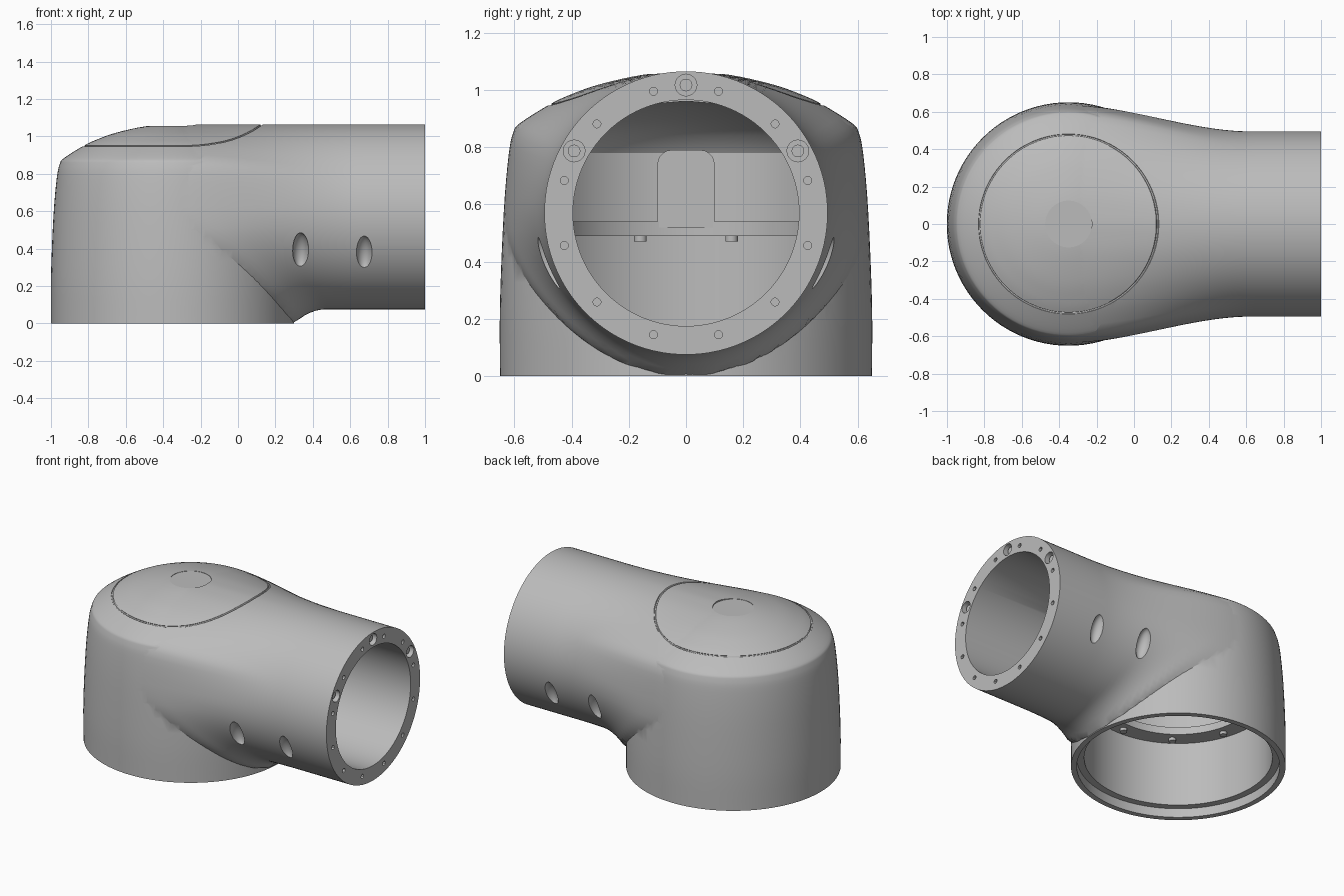
import bpy, bmesh, math
from mathutils import Vector, Matrix
from mathutils.bvhtree import BVHTree

if "Cube" in bpy.data.objects:
    bpy.data.objects.remove(bpy.data.objects["Cube"], do_unlink=True)

grey = bpy.data.materials.new("casting_grey")
grey.use_nodes = True
colour = (0.5, 0.5, 0.5, 1)
grey.diffuse_color = colour
grey.node_tree.nodes["Principled BSDF"].inputs["Base Color"].default_value = colour

CX = -0.35          # axis of the upright barrel
ZC, R = 0.57, 0.495  # axis height and radius of the side arm
SIDES = 96


def make(name, bm):
    bmesh.ops.remove_doubles(bm, verts=bm.verts, dist=1e-5)
    bmesh.ops.recalc_face_normals(bm, faces=bm.faces)
    mesh = bpy.data.meshes.new(name)
    bm.to_mesh(mesh)
    bm.free()
    mesh.materials.append(grey)
    obj = bpy.data.objects.new(name, mesh)
    bpy.context.collection.objects.link(obj)
    return obj


def loft(name, rings, loop=False):
    bm = bmesh.new()
    rows = [[bm.verts.new(p) for p in ring] for ring in rings]
    n = len(rows[0])
    pairs = list(zip(rows, rows[1:])) + ([(rows[-1], rows[0])] if loop else [])
    for a, b in pairs:
        for i in range(n):
            j = (i + 1) % n
            bm.faces.new((a[i], a[j], b[j], b[i]))
    if not loop:
        bm.faces.new(rows[0])
        bm.faces.new(rows[-1])
    return make(name, bm)


def lathe(name, profile):
    return loft(name, [[(CX + r * math.cos(t), r * math.sin(t), z)
                        for t in (math.tau * i / SIDES for i in range(SIDES))]
                       for r, z in profile])


def rod(bm, radius, x0, x1, y=0, z=ZC, sides=24):
    place = Matrix.Translation(((x0 + x1) / 2, y, z)) @ Matrix.Rotation(math.pi / 2, 4, 'Y')
    bmesh.ops.create_cone(bm, cap_ends=True, segments=sides, radius1=radius,
                          radius2=radius, depth=x1 - x0, matrix=place)


def boolean(obj, tool, operation='DIFFERENCE'):
    mod = obj.modifiers.new("cut", 'BOOLEAN')
    mod.operation, mod.solver, mod.object = operation, 'EXACT', tool
    bpy.context.view_layer.objects.active = obj
    bpy.ops.object.modifier_apply(modifier=mod.name)
    bpy.data.objects.remove(tool, do_unlink=True)


def smooth(obj):
    bpy.ops.object.select_all(action='DESELECT')
    obj.select_set(True)
    bpy.context.view_layer.objects.active = obj
    bpy.ops.object.shade_smooth_by_angle(angle=math.radians(30))


def spline(points, steps=4):
    # Smooth curve through the points
    pts = [Vector(p) for p in points]
    pts = [2 * pts[0] - pts[1]] + pts + [2 * pts[-1] - pts[-2]]
    out = []
    for a, b, c, d in zip(pts, pts[1:], pts[2:], pts[3:]):
        for k in range(steps):
            t = k / steps
            out.append(0.5 * (2 * b + (c - a) * t + (2 * a - 5 * b + 4 * c - d) * t * t
                              + (3 * b - a - 3 * c + d) * t ** 3))
    return out + [pts[-2]]


# Upright barrel with a domed top
dome = spline([(0.65, 0), (0.65, 0.25), (0.637, 0.57), (0.62, 0.77), (0.604, 0.85), (0.58, 0.884),
               (0.475, 0.95), (0.4, 0.985), (0.3, 1.02), (0.15, 1.053), (0.005, 1.065)])
body = lathe("elbow_housing", dome)

# Side arm: dome outline easing into a round tube, with a fillet at the throat
upper = [(math.atan2(p.y - ZC, p.x), math.hypot(p.x, p.y - ZC)) for p in dome if p.y >= ZC - 1e-4]


def start_radius(a):
    if a < 0:
        return 1 / math.hypot(math.cos(a) / 0.635, math.sin(a) / R)
    a = min(a, math.pi - a)
    for (a0, r0), (a1, r1) in zip(upper, upper[1:]):
        if a <= a1:
            return r0 + (r1 - r0) * max(0, a - a0) / (a1 - a0)
    return R


def arm_ring(x):
    u = min(1, (x - CX) / 0.98)
    s = 1 - u * u * (3 - 2 * u)
    ring = []
    for i in range(SIDES):
        a = -math.pi + math.tau * (i + 0.5) / SIDES
        r = R + (start_radius(a) * 0.996 - R) * s
        gap = max(0, math.hypot(x - CX, r * math.cos(a)) - 0.65)
        if a < 0 and gap < 0.17:
            r -= 0.075 * math.sin(a) * (1 - gap / 0.17) ** 2
        ring.append((x, r * math.cos(a), max(0.004, ZC + r * math.sin(a))))
    return ring


STEPS = 46
arm = loft("arm", [arm_ring(CX + (1 - CX) * i / STEPS) for i in range(STEPS + 1)])
boolean(body, arm, 'UNION')

# Lid seam groove that follows the surface
tree = BVHTree.FromObject(body, bpy.context.evaluated_depsgraph_get())
seam = []
for i in range(SIDES):
    t = math.tau * (i + 0.5) / SIDES
    out = Vector((math.cos(t), math.sin(t), 0))
    hit = tree.ray_cast(Vector((CX, 0, 2)) + out * 0.476, Vector((0, 0, -1)))[0]
    seam.append([hit + 0.007 * (out * math.cos(k) + Vector((0, 0, math.sin(k))))
                 for k in (math.tau * j / 6 for j in range(6))])
boolean(body, loft("seam_cutter", seam, loop=True))

# Shallow round recess on the lid
boolean(body, lathe("recess_cutter", [(0.125, 1.054), (0.125, 1.2)]))

# Hollow barrel with bottom step, inner flange and domed chamber
chamber = [(0.615, -0.1), (0.615, 0.06), (0.57, 0.06), (0.57, 0.49), (0.46, 0.49), (0.46, 0.54),
           (0.54, 0.54), (0.54, 0.78), (0.5, 0.84), (0.4, 0.89), (0.25, 0.94), (0.01, 0.96)]
boolean(body, lathe("chamber_cutter", chamber))

# Hollow arm
bm = bmesh.new()
rod(bm, 0.395, CX, 1.1, sides=SIDES)
boolean(body, make("bore_cutter", bm))

# Holes in the end face
bm = bmesh.new()
for i in range(12):
    a = math.radians(15 + 30 * i)
    rod(bm, 0.014, 0.96, 1.05, 0.44 * math.cos(a), ZC + 0.44 * math.sin(a), 12)
bolt_spots = [(0.447 * math.cos(a), ZC + 0.447 * math.sin(a))
              for a in map(math.radians, (29, 90, 151))]
for y, z in bolt_spots:
    rod(bm, 0.038, 0.93, 1.05, y, z)
# Oval pockets on both flanks
for side in (-1, 1):
    for x, y, z in ((0.335, 0.49, 0.39), (0.675, 0.468, 0.375)):
        place = (Matrix.Translation((x, side * y, z)) @ Matrix.Rotation(-0.38 * side, 4, 'X')
                 @ Matrix.Diagonal((0.043, 0.05, 0.1, 1)))
        bmesh.ops.create_uvsphere(bm, u_segments=24, v_segments=16, radius=1, matrix=place)
boolean(body, make("hole_cutter", bm))
smooth(body)

# Screws sunk in the end face
bm = bmesh.new()
for y, z in bolt_spots:
    rod(bm, 0.022, 0.92, 0.98, y, z)
smooth(make("end_screws", bm))

# Screws under the inner flange
bm = bmesh.new()
for i in range(6):
    a = math.radians(90 + 36 * i)
    place = Matrix.Translation((CX + 0.515 * math.cos(a), 0.515 * math.sin(a), 0.485))
    bmesh.ops.create_cone(bm, cap_ends=True, segments=16, radius1=0.022, radius2=0.022,
                          depth=0.03, matrix=place)
smooth(make("flange_screws", bm))

# Rounded block standing on the flange
bm = bmesh.new()
bmesh.ops.create_cube(bm, size=1, matrix=Matrix.Translation((CX - 0.5, 0, 0.655))
                      @ Matrix.Diagonal((0.1, 0.2, 0.27, 1)))
top = [e for e in bm.edges if all(v.co.z > 0.7 for v in e.verts)
       and abs(e.verts[0].co.x - e.verts[1].co.x) > 0.05]
bmesh.ops.bevel(bm, geom=top, offset=0.05, segments=5, affect='EDGES', profile=0.5)
smooth(make("inner_block", bm))
